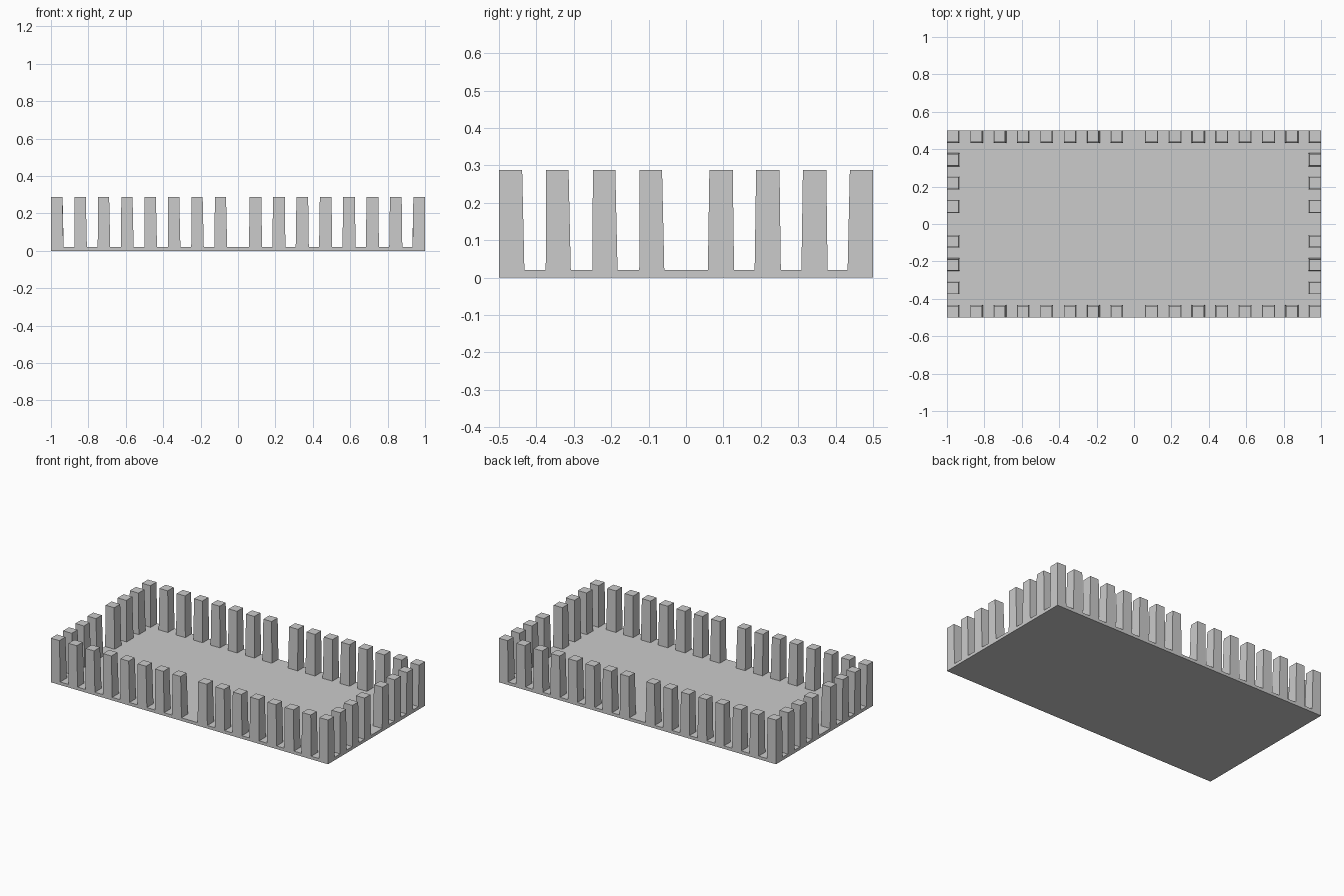
import bpy, bmesh

if "Cube" in bpy.data.objects:
    bpy.data.objects.remove(bpy.data.objects["Cube"])

grey = bpy.data.materials.new("plain grey")
grey.diffuse_color = (0.6, 0.6, 0.6, 1)
grey.use_nodes = True
grey.node_tree.nodes["Principled BSDF"].inputs["Base Color"].default_value = grey.diffuse_color

HX, HY, BASE, TOP = 1.0, 0.5, 0.02, 0.288


def prism(bm, bottom, top, z0, z1):
    """Tapered block: bottom and top are (x0, x1, y0, y1)."""
    rings = []
    for (x0, x1, y0, y1), z in ((bottom, z0), (top, z1)):
        rings.append([bm.verts.new((x, y, z)) for x, y in
                      ((x0, y0), (x1, y0), (x1, y1), (x0, y1))])
    lo, hi = rings
    bm.faces.new(lo[::-1])
    bm.faces.new(hi)
    for i in range(4):
        j = (i + 1) % 4
        bm.faces.new((lo[i], lo[j], hi[j], hi[i]))


def finish(name, bm):
    me = bpy.data.meshes.new(name)
    bm.to_mesh(me)
    bm.free()
    me.materials.append(grey)
    ob = bpy.data.objects.new(name, me)
    bpy.context.collection.objects.link(ob)


def spans(half, count):
    """Post extents along one edge, (bottom, top) pairs, with a wide middle gap."""
    out = []
    for i in range(count):
        a = -half + 0.125 * i
        out.append(((a, a + 0.067), (a + 0.001, a + 0.061)))
        b = 0.0625 + 0.125 * i
        out.append(((b - 0.004, b + 0.066), (b, b + 0.0625)))
    # outermost posts stay flush with the base edge
    clamp = lambda s: (max(-half, s[0]), min(half, s[1]))
    res = []
    for lo, hi in out:
        if lo[0] == -half:
            hi = (-half, hi[1])
        res.append((clamp(lo), clamp(hi)))
    return res


# floor slab
bm = bmesh.new()
prism(bm, (-HX, HX, -HY, HY), (-HX, HX, -HY, HY), 0, BASE)
finish("floor_slab", bm)

# long rows, front and back, including the corner posts
for name, s in (("front_posts", -1), ("back_posts", 1)):
    bm = bmesh.new()
    for lo, hi in spans(HX, 8):
        d = [tuple(sorted((s * HY, s * (HY - w)))) for w in (0.068, 0.062)]
        prism(bm, (*lo, *d[0]), (*hi, *d[1]), BASE, TOP)
    finish(name, bm)

# short rows, left and right, between the corners
for name, s in (("left_posts", -1), ("right_posts", 1)):
    bm = bmesh.new()
    for lo, hi in spans(HY, 4):
        if lo[0] <= -HY or lo[1] >= HY:
            continue
        d = [tuple(sorted((s * HX, s * (HX - w)))) for w in (0.068, 0.062)]
        prism(bm, (*d[0], *lo), (*d[1], *hi), BASE, TOP)
    finish(name, bm)
